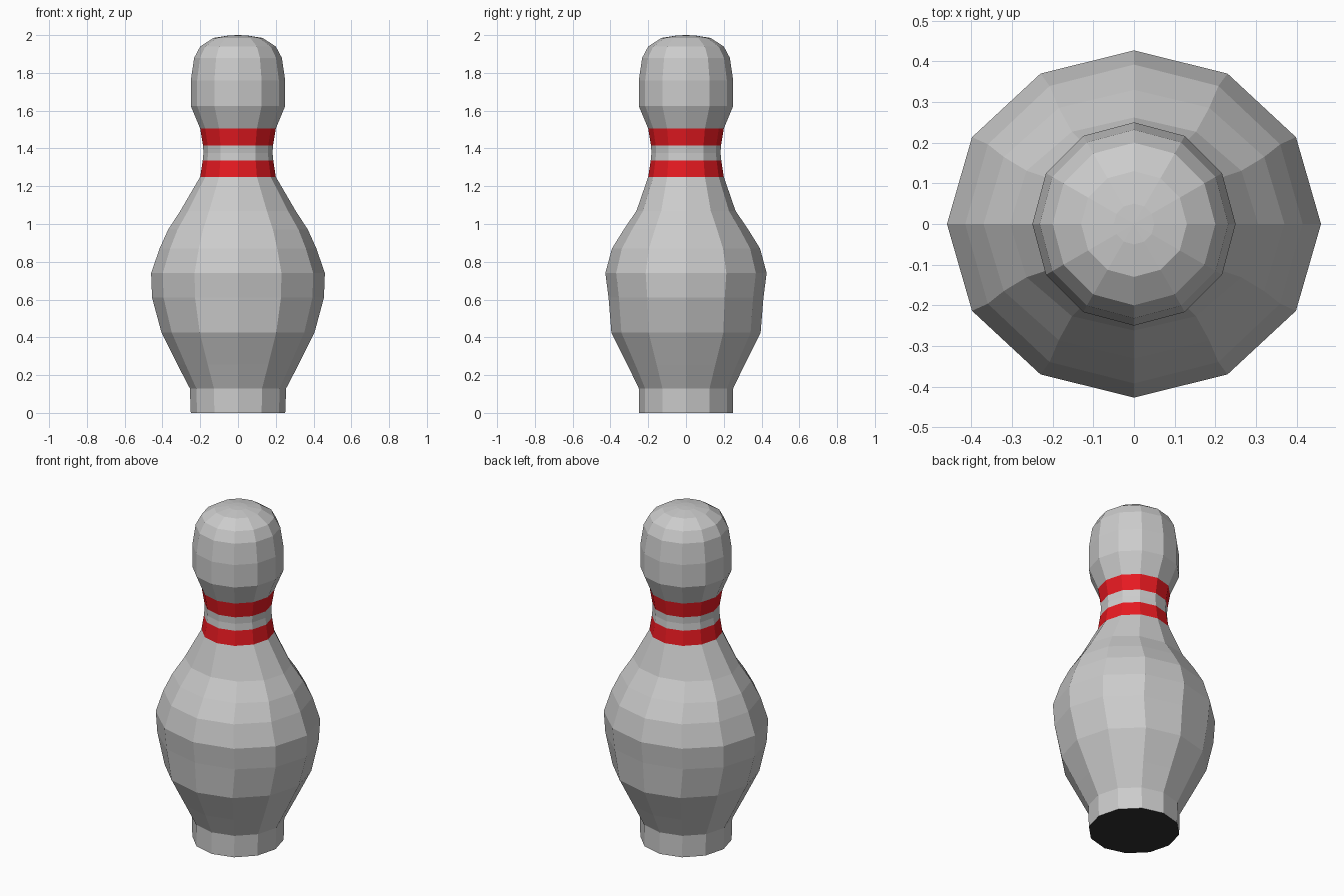
import bpy, bmesh, math

if "Cube" in bpy.data.objects:
    bpy.data.objects.remove(bpy.data.objects["Cube"])

SIDES = 12
# profile rings from base to crown: (z, radius in x, radius in y)
RINGS = [
    (0.00, 0.25, 0.25), (0.13, 0.255, 0.25), (0.255, 0.32, 0.31),
    (0.425, 0.405, 0.395), (0.61, 0.455, 0.41), (0.74, 0.46, 0.427),
    (0.87, 0.415, 0.392), (0.97, 0.37, 0.33), (1.07, 0.305, 0.262),
    (1.25, 0.20, 0.20), (1.335, 0.187, 0.187), (1.375, 0.183, 0.183),
    (1.415, 0.185, 0.185), (1.505, 0.20, 0.20), (1.625, 0.25, 0.25),
    (1.76, 0.25, 0.25), (1.88, 0.232, 0.232), (1.94, 0.20, 0.20),
    (1.985, 0.13, 0.13), (1.998, 0.05, 0.05),
]
STRIPE_BANDS = {9, 12}


def material(name, color):
    mat = bpy.data.materials.new(name)
    mat.diffuse_color = color
    mat.use_nodes = True
    mat.node_tree.nodes["Principled BSDF"].inputs["Base Color"].default_value = mat.diffuse_color
    return mat


bm = bmesh.new()
rings = []
for z, rx, ry in RINGS:
    angles = [2 * math.pi * i / SIDES for i in range(SIDES)]
    rings.append([bm.verts.new((rx * math.cos(a), ry * math.sin(a), z)) for a in angles])

# side bands, red at the neck stripes
for k in range(len(rings) - 1):
    lo, hi = rings[k], rings[k + 1]
    for i in range(SIDES):
        j = (i + 1) % SIDES
        face = bm.faces.new((lo[i], lo[j], hi[j], hi[i]))
        face.material_index = 1 if k in STRIPE_BANDS else 0

# crown fan and flat base
apex = bm.verts.new((0, 0, 2.0))
for i in range(SIDES):
    bm.faces.new((rings[-1][i], rings[-1][(i + 1) % SIDES], apex))
base = bm.faces.new(list(reversed(rings[0])))
base.material_index = 2

mesh = bpy.data.meshes.new("bowling_pin")
bm.to_mesh(mesh)
bm.free()
mesh.materials.append(material("body_grey", (0.8, 0.8, 0.8, 1)))
mesh.materials.append(material("stripe_red", (0.8, 0.01, 0.015, 1)))
mesh.materials.append(material("base_dark", (0.03, 0.03, 0.03, 1)))
pin = bpy.data.objects.new("bowling_pin", mesh)
bpy.context.collection.objects.link(pin)
